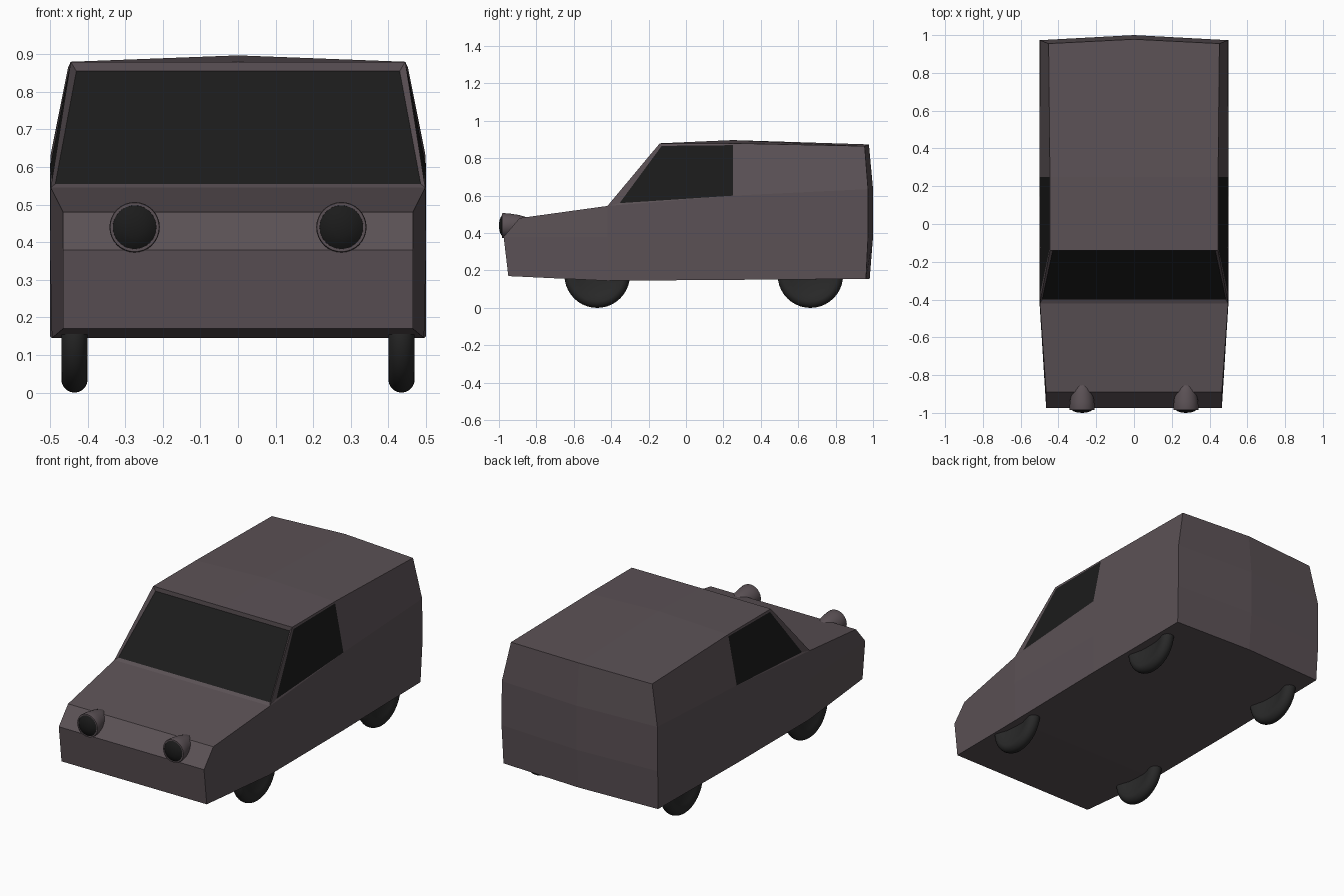
import bpy, bmesh, math
from mathutils import Matrix

if "Cube" in bpy.data.objects:
    bpy.data.objects.remove(bpy.data.objects["Cube"])


def material(name, rgb):
    m = bpy.data.materials.new(name)
    m.diffuse_color = (*rgb, 1)
    m.use_nodes = True
    m.node_tree.nodes["Principled BSDF"].inputs["Base Color"].default_value = m.diffuse_color
    return m


PAINT = material("paint", (0.105, 0.083, 0.092))
GLASS = material("dark_glass", (0.011, 0.011, 0.011))
RUBBER = material("rubber", (0.022, 0.022, 0.022))


def add_object(name, bm, mats):
    bmesh.ops.recalc_face_normals(bm, faces=bm.faces)
    me = bpy.data.meshes.new(name)
    bm.to_mesh(me)
    bm.free()
    ob = bpy.data.objects.new(name, me)
    bpy.context.collection.objects.link(ob)
    for m in mats:
        me.materials.append(m)
    return ob


def mirrored(ob):
    mod = ob.modifiers.new("mirror", 'MIRROR')
    mod.merge_threshold = 0.0005
    return ob


def lathe(name, profile, centre, axis, steps, mat):
    """Spin (radius, offset along axis) points about the x or y axis."""
    bm = bmesh.new()
    vs = [bm.verts.new((r, 0, h)) for r, h in profile]
    es = [bm.edges.new(p) for p in zip(vs, vs[1:])]
    bmesh.ops.spin(bm, geom=vs + es, cent=(0, 0, 0), axis=(0, 0, 1),
                   angle=math.tau, steps=steps)
    bmesh.ops.remove_doubles(bm, verts=bm.verts, dist=1e-5)
    rot = Matrix.Rotation(math.pi / 2, 4, 'Y' if axis == 'x' else 'X')
    bmesh.ops.transform(bm, matrix=Matrix.Translation(centre) @ rot, verts=bm.verts)
    ob = add_object(name, bm, [mat])
    bpy.context.view_layer.objects.active = ob
    ob.select_set(True)
    bpy.ops.object.shade_smooth_by_angle(angle=math.radians(40))
    ob.select_set(False)
    return mirrored(ob)


# Body: points of one side, rows from floor to roof (A sill, B mid, C belt, D roof)
side = {
    "A0": (.465, -.95, .17), "A1": (.495, -.42, .145), "A2": (.5, .25, .15), "A3": (.495, .962, .155),
    "B0": (.465, -.975, .38), "B1": (.5, -.42, .38), "B2": (.5, .25, .38), "B3": (.5, .973, .38),
    "C0": (.465, -.89, .48), "C1": (.498, -.42, .545), "C2": (.5, .25, .60), "C3": (.498, .973, .635),
    "D1": (.445, -.14, .88), "D2": (.445, .25, .88), "D3": (.452, .955, .865),
    # windscreen and side window corners
    "G0": (.486, -.40, .555), "G1": (.43, -.14, .855),
    "W0": (.494, -.355, .56), "W1": (.447, -.13, .866), "W2": (.447, .25, .87),
}
# Centre line bulges (y, z) at the roof and tail
crown = {"D2": (0, .017), "D3": (.023, .009), "C3": (.027, 0), "B3": (.027, 0), "A3": (.02, 0)}

bm = bmesh.new()
v = {k: bm.verts.new(p) for k, p in side.items()}
loop = "A0 B0 C0 C1 G0 G1 D1 D2 D3 C3 B3 A3 A2 A1".split()
mid = {}
for k in loop:
    dy, dz = crown.get(k, (0, 0))
    mid[k] = bm.verts.new((0, side[k][1] + dy, side[k][2] + dz))

# Strip around the car from the centre line out to the edge
for a, b in zip(loop, loop[1:] + loop[:1]):
    f = bm.faces.new((mid[a], mid[b], v[b], v[a]))
    f.material_index = int((a, b) == ("G0", "G1"))

# Flank panels and window frames
for keys in ("A0 A1 B1 B0", "A1 A2 B2 B1", "A2 A3 B3 B2",
             "B0 B1 C1 C0", "B1 B2 C2 C1", "B2 B3 C3 C2",
             "C2 C3 D3 D2 W2", "C1 C2 W0", "C1 W0 W1 D1", "D1 W1 W2 D2",
             "C1 G0 G1 D1", "W0 C2 W2 W1"):
    f = bm.faces.new([v[k] for k in keys.split()])
    f.material_index = int(keys.startswith("W0"))
mirrored(add_object("body", bm, [PAINT, GLASS]))

# Wheels: rounded tread, dished faces
tread = [(.14 + .035 * math.cos(t), .035 * math.sin(t))
         for t in [math.radians(-90 + 180 * i / 10) for i in range(11)]]
wheel = [(0, -.012), (.07, -.015), (.11, -.027)] + tread + [(.11, .027), (.07, .015), (0, .012)]
for name, y in (("front_wheels", -.475), ("rear_wheels", .665)):
    lathe(name, wheel, (.435, y, .175), 'x', 40, RUBBER)

# Headlights: bowl with rim, and domed lens (offset runs towards the front)
lathe("headlight_bowls",
      [(0, -.06), (.03, -.05), (.046, -.025), (.057, .015), (.064, .06), (.067, .098), (.065, .105), (.058, .105), (.057, .095)],
      (.275, -.88, .44), 'y', 32, PAINT)
lathe("headlight_lenses", [(.058, .102), (.045, .111), (.025, .118), (0, .12)],
      (.275, -.88, .44), 'y', 32, GLASS)
